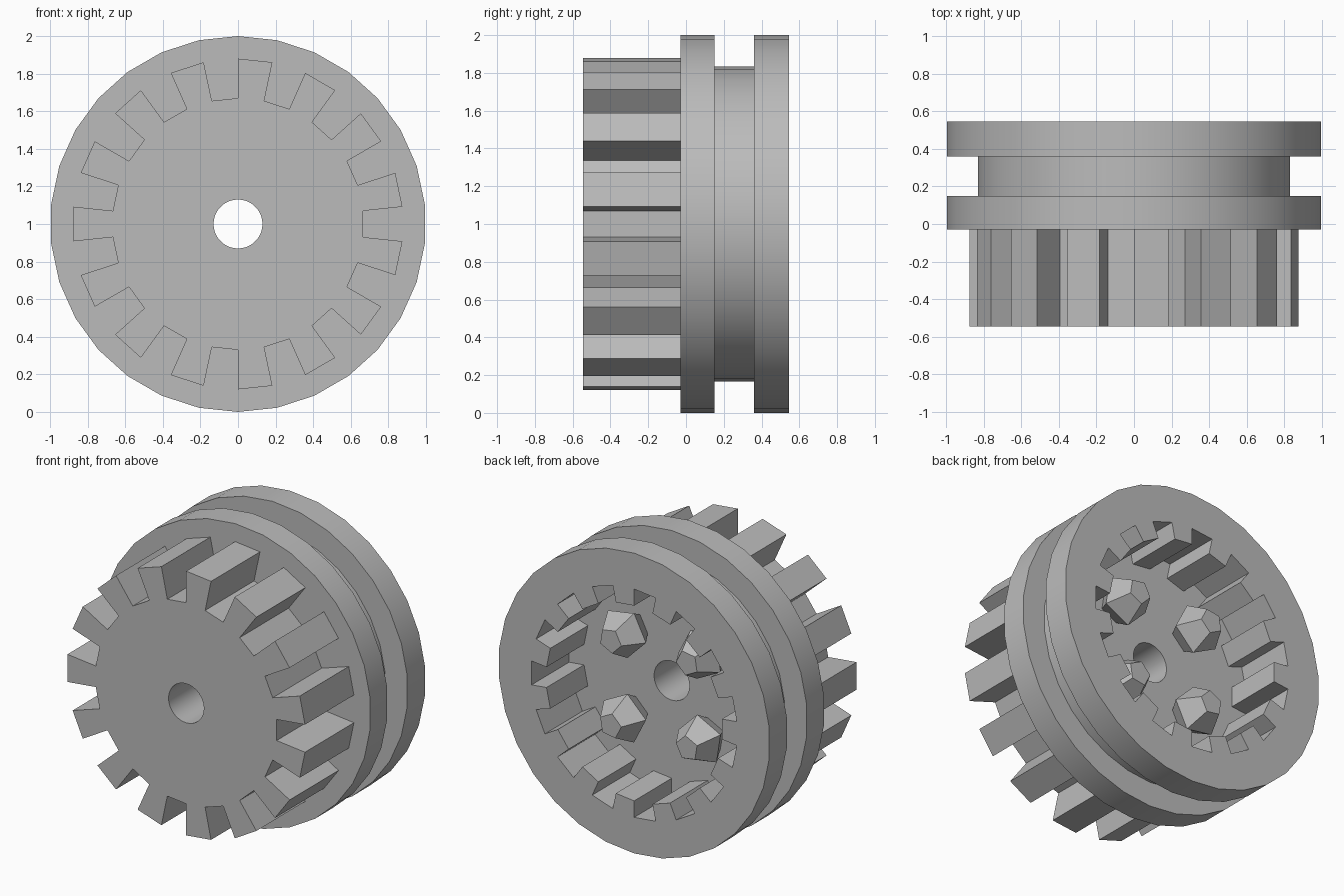
import bpy, bmesh
from math import sin, cos, pi, radians

cube = bpy.data.objects.get("Cube")
if cube:
    bpy.data.objects.remove(cube)

grey = bpy.data.materials.new("plain grey")
grey.use_nodes = True
COLOR = (0.5, 0.5, 0.5, 1)
grey.diffuse_color = COLOR
grey.node_tree.nodes["Principled BSDF"].inputs["Base Color"].default_value = COLOR

AXIS_Z = 1.0
FLOOR = 0.15      # depth position of the socket floor


def rings_object(name, rings, caps=True):
    """Skin a list of (y, outline) rings, where an outline is a list of (radius, degrees from up)."""
    bm = bmesh.new()
    loops = [[bm.verts.new((r * sin(radians(a)), y, AXIS_Z + r * cos(radians(a))))
              for r, a in outline] for y, outline in rings]
    n = len(loops[0])
    for low, high in zip(loops, loops[1:]):
        for i in range(n):
            j = (i + 1) % n
            bm.faces.new((low[i], low[j], high[j], high[i]))
    if caps:
        bm.faces.new(loops[0])
        bm.faces.new(loops[-1])
    bmesh.ops.recalc_face_normals(bm, faces=bm.faces)
    mesh = bpy.data.meshes.new(name)
    bm.to_mesh(mesh)
    bm.free()
    mesh.materials.append(grey)
    obj = bpy.data.objects.new(name, mesh)
    bpy.context.collection.objects.link(obj)
    return obj


def circle(r, sides=30):
    return [(r, 360 * i / sides) for i in range(sides)]


def toothed(root, tip, start=0, teeth=15):
    step = 360 / teeth
    return [(r, start + step * (i + f)) for i in range(teeth)
            for r, f in ((root, 0), (tip, 0), (tip, 0.5), (root, 0.5))]


def cut(obj, cutter):
    mod = obj.modifiers.new("cut", "BOOLEAN")
    mod.operation, mod.solver, mod.object = "DIFFERENCE", "EXACT", cutter
    cutter.hide_render = True
    cutter.hide_set(True)


def smooth(obj):
    bpy.ops.object.select_all(action="DESELECT")
    obj.select_set(True)
    bpy.context.view_layer.objects.active = obj
    for mod in list(obj.modifiers):
        bpy.ops.object.modifier_apply(modifier=mod.name)
    bpy.ops.object.shade_smooth_by_angle(angle=radians(20))


# Grooved wheel and front gear
profile = [(-0.03, 1), (FLOOR, 1), (FLOOR, 0.835), (0.36, 0.835), (0.36, 1), (0.545, 1)]
wheel = rings_object("grooved_wheel", [(y, circle(r)) for y, r in profile])
gear = rings_object("front_gear", [(y, toothed(0.67, 0.88)) for y in (-0.545, -0.03)])

# Shaft hole and toothed socket
bore = rings_object("bore_cutter", [(y, circle(0.13, 48)) for y in (-1, 1)])
socket = rings_object("socket_cutter", [(y, toothed(0.65, 0.76, 12)) for y in (FLOOR, 1)])
cut(wheel, socket)
cut(wheel, bore)
cut(gear, bore)
smooth(wheel)
smooth(gear)
bpy.data.objects.remove(bore)
bpy.data.objects.remove(socket)

# Faceted studs inside the socket
R = 0.165
for k in range(4):
    rings = [(-R * cos(radians(p)), [(R * sin(radians(p)), 72 * i) for i in range(5)])
             for p in (30, 90, 150)]
    stud = rings_object("socket_stud_%d" % (k + 1), rings)
    turn = pi / 4 + k * pi / 2
    for v in stud.data.vertices:
        x, z = v.co.x, v.co.z - AXIS_Z
        v.co.x = x * cos(turn) + z * sin(turn) + 0.4 * sin(turn)
        v.co.z = AXIS_Z - x * sin(turn) + z * cos(turn) + 0.4 * cos(turn)
        v.co.y += FLOOR + 0.1
